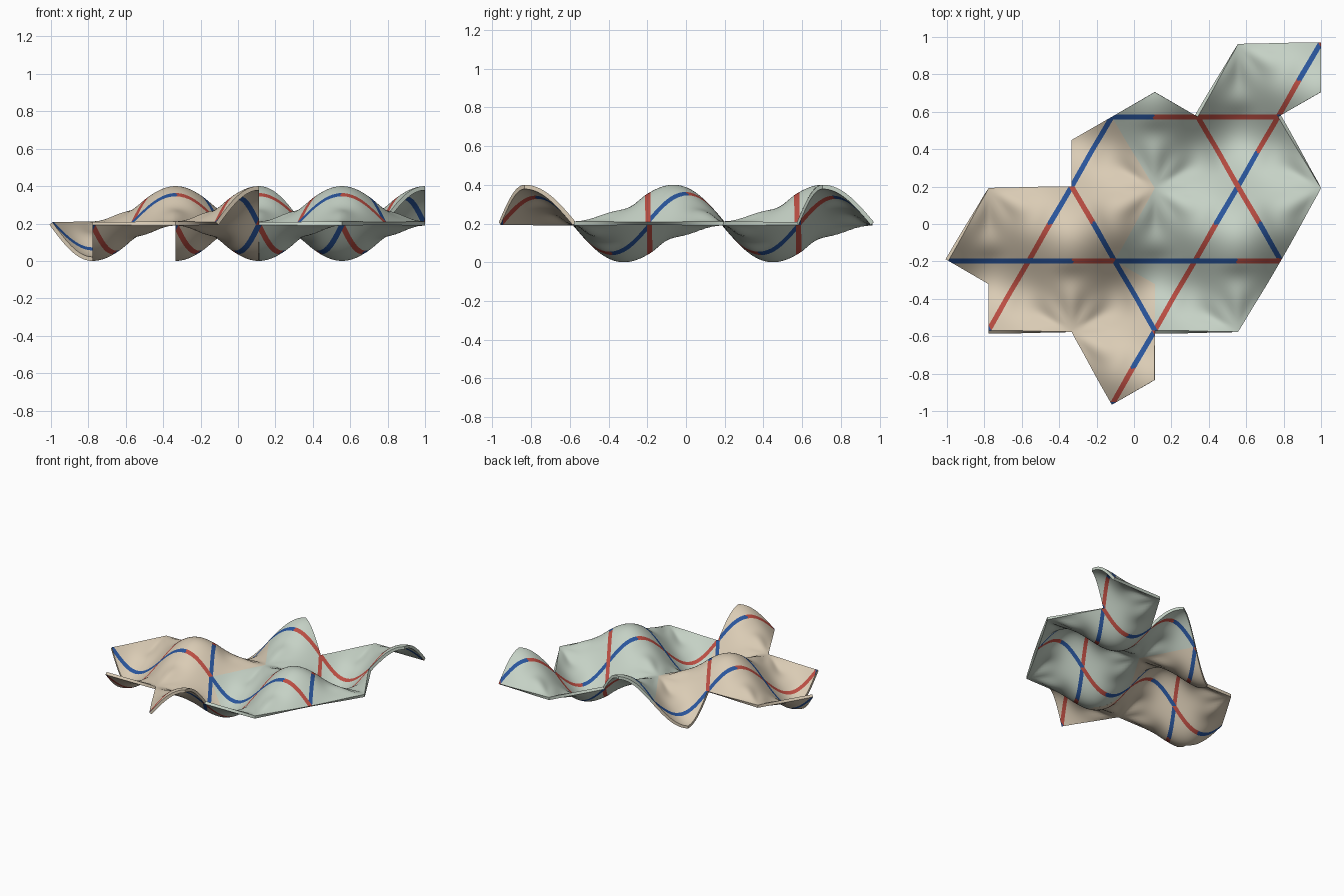
import bpy, bmesh
from math import sin, cos, pi, sqrt, radians, atan2
from mathutils import Vector

cube = bpy.data.objects.get("Cube")
if cube:
    bpy.data.objects.remove(cube, do_unlink=True)

S = 4 / 9                # long side of a kite
H = S * sqrt(3) / 2      # half the spacing between parallel stripes
ORIGIN = Vector((S / 4, H / 2, 0))
HALF_THICK = 0.011
STRIPE = 0.0135          # half width of a stripe
STEPS = 20


def polar(deg, r=1.0):
    return Vector((cos(radians(deg)), sin(radians(deg)), 0)) * r


NORMALS = [polar(a) for a in (90, 210, 330)]
TANGENTS = [polar(a) for a in (0, 120, 240)]


def grid(i, j):
    return Vector((i * S, j * H, 0))


# Each tile is a set of kites: hexagon centre -> directions of its kites
SAND_KITES = [(grid(-1.75, .5), (270, 330)),
              (grid(-.75, -1.5), (150, 90, 30, -30)),
              (grid(.25, .5), (150, 210))]
SAGE_KITES = [(grid(.25, .5), (270, 330, 30, 90)),
              (grid(1.25, -1.5), (150, 90)),
              (grid(2.25, .5), (210, 150)),
              (grid(1.25, 2.5), (270, 330))]
CENTRES = [c for c, _ in SAND_KITES + SAGE_KITES]

# Troughs whose upper side is red; the last group has swapped halves
RED_TROUGHS = [grid(-1.5, -1), grid(1.25, 1.5), grid(.5, -1), grid(1, 1)]
SWAPPED_TROUGH = grid(1.5, 1)


def height(p):
    """Three-way wave with a small shelf around every hexagon centre."""
    z = 0.291
    for n in NORMALS:
        z *= sin(pi / (2 * H) * n.dot(p - ORIGIN))
    d = min((p - c for c in CENTRES), key=lambda v: v.length)
    u = (d.length / H) ** 1.7
    if u < 1:
        lobe = -sin(3 * atan2(d.y, d.x))
        z += 0.022 * sin(2 * pi * u) * (1 - u * u) * lobe ** 3
    return z


def make_material(name, rgb):
    m = bpy.data.materials.new(name)
    m.use_nodes = True
    m.diffuse_color = (*rgb, 1)
    bsdf = m.node_tree.nodes["Principled BSDF"]
    bsdf.inputs["Base Color"].default_value = (*rgb, 1)
    bsdf.inputs["Roughness"].default_value = 0.7
    return m


SAND = make_material("sand", (.70, .60, .46))
SAGE = make_material("sage", (.56, .64, .56))
RED = make_material("red", (.50, .075, .055))
BLUE = make_material("blue", (.022, .09, .33))


def stripe_colour(p, top):
    """Material slot at p: 0 tile, 1 red, 2 blue."""
    p = Vector((p.x, p.y, 0))
    for n, t in zip(NORMALS, TANGENTS):
        q = p - ORIGIN
        if abs((n.dot(q) / H) % 2 - 1) * H > STRIPE:
            continue
        along = t.dot(q) / S
        right = along > round(along)
        middle = p + t * (round(along) - along) * S
        if top and height(middle) < 0:
            if (middle - SWAPPED_TROUGH).length < 0.05:
                right = not right
            else:
                right = any((middle - m).length < 0.05 for m in RED_TROUGHS)
        return 1 if right else 2
    return 0


def add_kite(bm, c, deg):
    a, v, b = c + polar(deg - 30, S), c + polar(deg, 2 * S / sqrt(3)), c + polar(deg + 30, S)
    rows = []
    for i in range(STEPS + 1):
        s = i / STEPS
        p, q = c.lerp(a, s), b.lerp(v, s)
        rows.append([bm.verts.new(p.lerp(q, j / STEPS)) for j in range(STEPS + 1)])
    for r0, r1 in zip(rows, rows[1:]):
        for j in range(STEPS):
            bm.faces.new((r0[j], r1[j], r1[j + 1], r0[j + 1]))


def build_tile(name, kites, colour):
    bm = bmesh.new()
    for c, directions in kites:
        for deg in directions:
            add_kite(bm, c, deg)
    bmesh.ops.remove_doubles(bm, verts=bm.verts, dist=1e-4)

    # Cut clean stripe borders
    for n in NORMALS:
        for m in range(-7, 8, 2):
            for side in (-STRIPE, STRIPE):
                bmesh.ops.bisect_plane(bm, geom=bm.verts[:] + bm.edges[:] + bm.faces[:],
                                       dist=1e-5, plane_co=ORIGIN + n * (m * H + side),
                                       plane_no=n)

    # Raise the wave, colour both sides
    for v in bm.verts:
        v.co.z = height(v.co)
    bm.normal_update()
    top = bm.faces[:]
    rim = [e for e in bm.edges if e.is_boundary]
    edge_loops = [(e.link_loops[0].vert, e.link_loops[0].link_loop_next.vert) for e in rim]
    offset = {v: v.normal * HALF_THICK for v in bm.verts}
    spots = {f: f.calc_center_median() for f in top}
    lower = {v: bm.verts.new(v.co - offset[v]) for v in list(offset)}
    for f in top:
        under = bm.faces.new([lower[v] for v in reversed(f.verts)])
        under.material_index = stripe_colour(spots[f], False)
        f.material_index = stripe_colour(spots[f], True)
    for v, o in offset.items():
        v.co += o

    # Close the rim
    for a, b in edge_loops:
        bm.faces.new((b, a, lower[a], lower[b]))
    for v in bm.verts:
        v.co.z += 0.2

    mesh = bpy.data.meshes.new(name)
    bm.to_mesh(mesh)
    bm.free()
    for m in (colour, RED, BLUE):
        mesh.materials.append(m)
    ob = bpy.data.objects.new(name, mesh)
    bpy.context.collection.objects.link(ob)
    bpy.ops.object.select_all(action='DESELECT')
    ob.select_set(True)
    bpy.context.view_layer.objects.active = ob
    bpy.ops.object.shade_smooth_by_angle(angle=radians(40))


build_tile("sand_wave_tile", SAND_KITES, SAND)
build_tile("sage_wave_tile", SAGE_KITES, SAGE)
